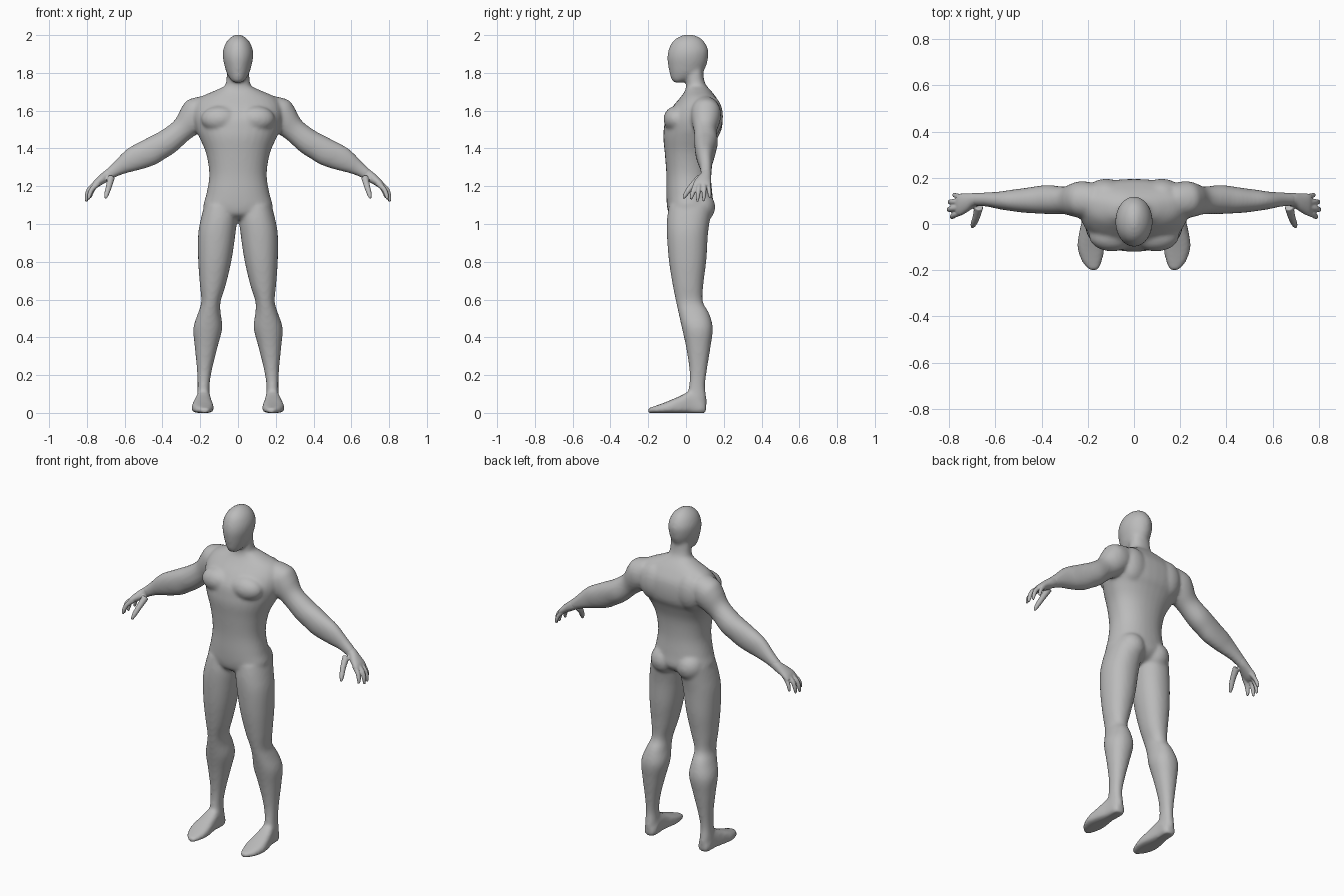
import bpy, bmesh, math
from mathutils import Vector as V

skin = bpy.data.materials.new("plain grey")
skin.diffuse_color = (0.5, 0.5, 0.5, 1)


def spline(rows, n=4):
    """Catmull-Rom through rows of section numbers."""
    out = []
    for i in range(len(rows) - 1):
        a, b, c, d = (rows[max(0, min(len(rows) - 1, i + k))] for k in (-1, 0, 1, 2))
        for s in range(n):
            t = s / n
            out.append([0.5 * (2 * q + (r - p) * t + (2 * p - 5 * q + 4 * r - e) * t * t
                               + (3 * q - p - 3 * r + e) * t ** 3)
                        for p, q, r, e in zip(a, b, c, d)])
    return out + [list(rows[-1])]


def ring(c, u, v, w, p=1.0, n=32):
    """Oval around c: half width u, half depth v on one side and w on the other."""
    pts = []
    for i in range(n):
        a = 2 * math.pi * i / n
        x, y = math.cos(a), math.sin(a)
        x = math.copysign(abs(x) ** p, x)
        y = math.copysign(abs(y) ** p, y)
        pts.append(V(c) + V(u) * x + (V(v) * y if y > 0 else V(w) * -y))
    return pts


def loft(bm, rings, both=False):
    for side in ((1, -1) if both else (1,)):
        vs = [[bm.verts.new((p.x * side, p.y, p.z)) for p in r] for r in rings]
        n = len(vs[0])
        for a, b in zip(vs, vs[1:]):
            for i in range(n):
                bm.faces.new((a[i], a[(i + 1) % n], b[(i + 1) % n], b[i]))
        bm.faces.new(vs[0])
        bm.faces.new(vs[-1])


def ellipsoid(bm, c, r):
    rings = []
    for k in range(1, 16):
        a = math.pi * k / 16
        s = math.sin(a)
        rings.append(ring((c[0], c[1], c[2] + r[2] * math.cos(a)),
                          (r[0] * s, 0, 0), (0, r[1] * s, 0), (0, -r[1] * s, 0)))
    loft(bm, rings, True)


def limb(bm, rows):
    """Arm-like loft in the sloping arm frame: x, z, half height, y, half depth."""
    loft(bm, [ring((x, y, z), (0.58 * h, 0, 0.82 * h), (0, d, 0), (0, -d, 0), 0.95)
              for x, z, h, y, d in spline(rows)], True)


def finish(bm, name, voxel, iterations):
    bmesh.ops.recalc_face_normals(bm, faces=bm.faces)
    me = bpy.data.meshes.new(name)
    bm.to_mesh(me)
    bm.free()
    me.materials.append(skin)
    for f in me.polygons:
        f.use_smooth = True
    ob = bpy.data.objects.new(name, me)
    bpy.context.collection.objects.link(ob)
    m = ob.modifiers.new("fuse", 'REMESH')
    m.mode = 'VOXEL'
    m.voxel_size = voxel
    m.use_smooth_shade = True
    s = ob.modifiers.new("soften", 'SMOOTH')
    s.factor = 0.5
    s.iterations = iterations


body = bmesh.new()

# torso and neck: z, half width, front y, widest y, back y
torso = [(1.83, .055, .005, .05, .09), (1.79, .06, .0, .048, .092), (1.755, .063, .0, .05, .098),
         (1.73, .072, .0, .06, .11), (1.705, .125, -.005, .075, .133), (1.67, .20, -.03, .09, .16),
         (1.62, .235, -.072, .09, .188), (1.56, .24, -.108, .085, .195), (1.5, .225, -.118, .07, .188),
         (1.45, .201, -.12, .045, .165), (1.37, .168, -.112, .02, .14), (1.26, .152, -.104, .01, .132),
         (1.156, .168, -.104, .01, .14), (1.09, .183, -.1, .01, .145), (1.05, .14, -.088, .01, .115),
         (1.025, .06, -.05, .01, .06)]
loft(body, [ring((0, c, z), (h, 0, 0), (0, b - c, 0), (0, f - c, 0), 0.9)
            for z, h, f, c, b in spline(torso)])

# head: z, half width, front y, back y
head = [(1.748, .02, -.062, -.025), (1.765, .04, -.077, .03), (1.8, .06, -.087, .085),
        (1.84, .072, -.095, .108), (1.88, .08, -.099, .117), (1.92, .079, -.093, .118),
        (1.96, .064, -.075, .1), (1.987, .04, -.045, .073), (2.003, .012, -.005, .033)]
loft(body, [ring((0, (f + b) / 2, z), (h, 0, 0), (0, (b - f) / 2, 0), (0, (f - b) / 2, 0))
            for z, h, f, b in spline(head)])

# legs: z, inner x, outer x, front y, back y
leg = [(1.1, .012, .178, -.09, .14), (1.03, .005, .196, -.1, .128), (.944, .014, .211, -.101, .116),
       (.81, .034, .211, -.091, .108), (.68, .064, .202, -.071, .092), (.59, .092, .194, -.053, .089),
       (.53, .092, .211, -.04, .121), (.45, .083, .236, -.022, .142), (.35, .108, .229, .0, .13),
       (.228, .138, .217, .018, .111), (.14, .151, .214, .016, .101), (.07, .147, .217, .0, .109),
       (.0, .145, .215, .0, .105)]
loft(body, [ring(((a + b) / 2, (f + k) / 2, z), ((b - a) / 2, 0, 0), (0, (k - f) / 2, 0),
                 (0, (f - k) / 2, 0), 0.92) for z, a, b, f, k in spline(leg)], True)

# feet: y, inner x, outer x, top z
foot = [(.106, .158, .205, .05), (.08, .143, .217, .075), (.03, .143, .222, .115),
        (-.03, .136, .236, .09), (-.1, .128, .245, .06), (-.16, .138, .227, .038),
        (-.2, .155, .195, .025)]
loft(body, [ring(((a + b) / 2, y, .35 * t), ((b - a) / 2, 0, 0), (0, 0, .65 * t), (0, 0, -.36 * t), 0.65)
            for y, a, b, t in spline(foot)], True)

# arms
limb(body, [(.15, 1.62, .07, .1, .07), (.215, 1.585, .088, .105, .08), (.252, 1.55, .081, .105, .075),
            (.3, 1.495, .064, .102, .06), (.37, 1.437, .068, .106, .063), (.43, 1.402, .071, .104, .058),
            (.476, 1.376, .073, .102, .053), (.53, 1.352, .069, .102, .046),
            (.575, 1.33, .059, .102, .039), (.637, 1.294, .039, .106, .031),
            (.69, 1.258, .029, .106, .028)])

# chest, shoulder blade and buttock muscles
ellipsoid(body, (.095, -.05, 1.555), (.1, .069, .07))
ellipsoid(body, (.12, .13, 1.57), (.09, .066, .11))
ellipsoid(body, (.085, .07, 1.09), (.082, .085, .085))
finish(body, "body", 0.009, 9)

hands = bmesh.new()
# palms
limb(hands, [(.66, 1.278, .03, .107, .027), (.69, 1.258, .028, .105, .029), (.72, 1.237, .025, .093, .039),
             (.75, 1.214, .02, .085, .047), (.768, 1.199, .012, .084, .045)])

# thumb and four fingers: x, y, z, radius
digits = [[(.672, .075, 1.245, .02), (.683, .03, 1.2, .016), (.695, .0, 1.16, .013), (.701, -.014, 1.135, .006)],
          [(.74, .055, 1.215, .014), (.772, .042, 1.185, .013), (.786, .033, 1.155, .0115), (.79, .026, 1.13, .006)],
          [(.745, .075, 1.22, .014), (.785, .067, 1.187, .013), (.8, .063, 1.15, .0115), (.804, .06, 1.118, .006)],
          [(.745, .096, 1.22, .014), (.782, .096, 1.187, .0125), (.796, .095, 1.15, .011), (.8, .093, 1.12, .006)],
          [(.738, .114, 1.215, .013), (.765, .121, 1.187, .0115), (.777, .125, 1.16, .01), (.781, .127, 1.138, .006)]]
for d in digits:
    pts = spline(d)
    rings = []
    for i, (x, y, z, r) in enumerate(pts):
        t = V(pts[min(i + 1, len(pts) - 1)][:3]) - V(pts[max(i - 1, 0)][:3])
        u = t.cross(V((0, 1, 0))).normalized()
        w = t.cross(u).normalized()
        rings.append(ring((x, y, z), u * r, w * r, -w * r, n=16))
    loft(hands, rings, True)
finish(hands, "hands", 0.004, 5)
